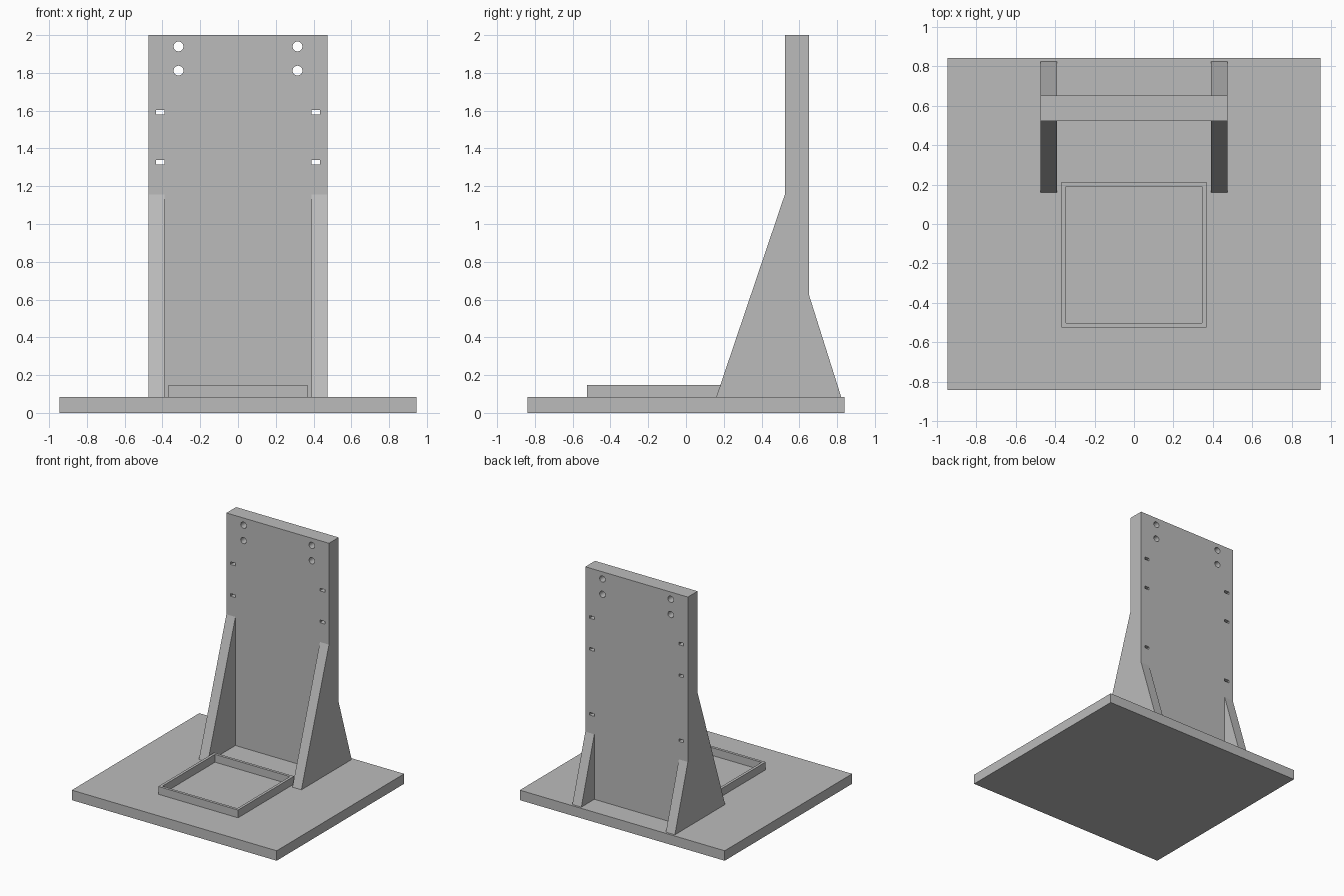
import bpy
import bmesh
from math import radians
from mathutils import Matrix, Vector

default = bpy.data.objects.get("Cube")
if default:
    bpy.data.objects.remove(default, do_unlink=True)

# Single grey material
grey = bpy.data.materials.new("plain grey")
grey.use_nodes = True
colour = (0.5, 0.5, 0.5, 1)
grey.diffuse_color = colour
bsdf = next(n for n in grey.node_tree.nodes if n.type == "BSDF_PRINCIPLED")
bsdf.inputs["Base Color"].default_value = colour

BASE_TOP = 0.083
FRONT, BACK = 0.523, 0.651      # panel thickness along y
HALF, INNER = 0.473, 0.39       # panel half width, inner side of the gussets


def finish(name, bm):
    bmesh.ops.recalc_face_normals(bm, faces=bm.faces)
    mesh = bpy.data.meshes.new(name)
    bm.to_mesh(mesh)
    bm.free()
    mesh.materials.append(grey)
    obj = bpy.data.objects.new(name, mesh)
    bpy.context.collection.objects.link(obj)
    return obj


def add_box(bm, low, high):
    low, high = Vector(low), Vector(high)
    matrix = Matrix.Translation((low + high) / 2) @ Matrix.Diagonal((*(high - low), 1))
    bmesh.ops.create_cube(bm, size=1, matrix=matrix)


def box(name, low, high):
    bm = bmesh.new()
    add_box(bm, low, high)
    return finish(name, bm)


def gusset(name, x0, x1, profile):
    bm = bmesh.new()
    face = bm.faces.new([bm.verts.new((x0, y, z)) for y, z in profile])
    out = bmesh.ops.extrude_face_region(bm, geom=[face])["geom"]
    moved = [v for v in out if isinstance(v, bmesh.types.BMVert)]
    bmesh.ops.translate(bm, verts=moved, vec=(x1 - x0, 0, 0))
    return finish(name, bm)


# Base plate and upright panel
box("base_plate", (-0.945, -0.84, 0), (0.945, 0.84, BASE_TOP))
panel = box("upright_panel", (-HALF, FRONT, BASE_TOP), (HALF, BACK, 2))

# Cutters for the round holes and small side slots
bm = bmesh.new()
middle = (FRONT + BACK) / 2
for side in (-1, 1):
    for z in (1.94, 1.812):
        matrix = Matrix.Translation((side * 0.315, middle, z)) @ Matrix.Rotation(radians(90), 4, "X")
        bmesh.ops.create_cone(bm, cap_ends=True, segments=32, radius1=0.026,
                              radius2=0.026, depth=0.3, matrix=matrix)
    for z in (1.592, 1.327, 0.785):
        x = side * 0.412
        add_box(bm, (x - 0.023, middle - 0.15, z - 0.011), (x + 0.023, middle + 0.15, z + 0.011))
cutter = finish("hole_cutter", bm)
cutter.hide_render = True

cut = panel.modifiers.new("holes", "BOOLEAN")
cut.operation = "DIFFERENCE"
cut.solver = "EXACT"
cut.object = cutter
bpy.context.view_layer.objects.active = panel
panel.select_set(True)
bpy.ops.object.modifier_apply(modifier=cut.name)
bpy.data.objects.remove(cutter, do_unlink=True)
bpy.ops.object.shade_smooth_by_angle(angle=radians(30))

# Triangular gussets on both faces of the panel
for label, side in (("right", -1), ("left", 1)):
    gusset(f"front_gusset_{label}", side * INNER, side * HALF,
           [(0.16, BASE_TOP), (FRONT, BASE_TOP), (FRONT, 1.155)])
    gusset(f"back_gusset_{label}", side * INNER, side * HALF,
           [(0.822, BASE_TOP), (BACK, BASE_TOP), (BACK, 0.625)])

# Low square frame in front of the panel, open at the bottom
bm = bmesh.new()
add_box(bm, (-0.368, -0.525, BASE_TOP), (0.368, 0.213, 0.148))
bm.normal_update()
top = max(bm.faces, key=lambda f: f.calc_center_median().z)
bottom = min(bm.faces, key=lambda f: f.calc_center_median().z)
bmesh.ops.inset_region(bm, faces=[top], thickness=0.032)
out = bmesh.ops.extrude_face_region(bm, geom=[top])["geom"]
floor = [f for f in out if isinstance(f, bmesh.types.BMFace)]
bmesh.ops.translate(bm, verts=floor[0].verts[:], vec=(0, 0, BASE_TOP - 0.148))
stale = [f for f in (top, bottom) if f.is_valid]
bmesh.ops.delete(bm, geom=floor + stale, context="FACES_ONLY")
finish("square_frame", bm)
